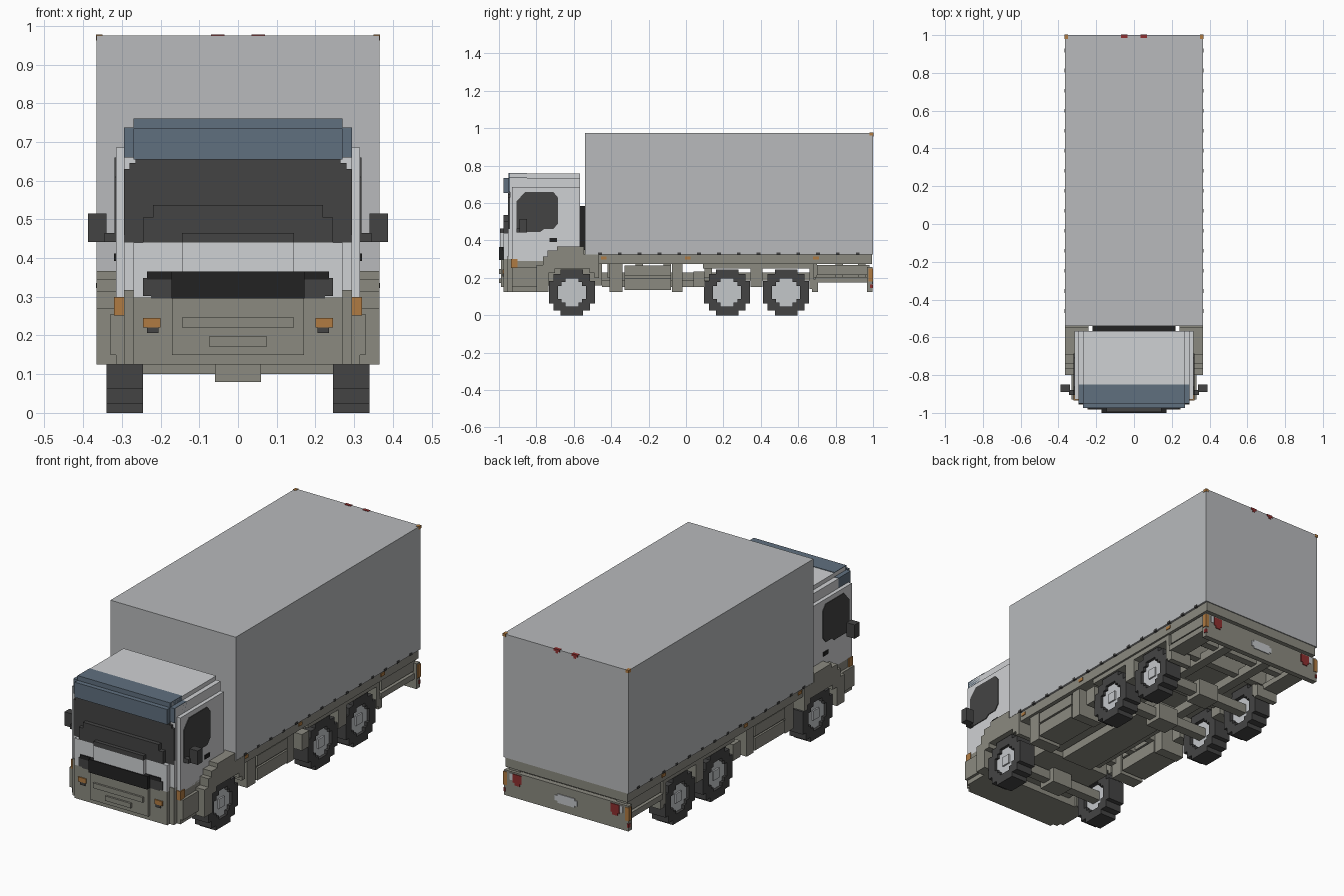
import bpy, bmesh

if "Cube" in bpy.data.objects:
    bpy.data.objects.remove(bpy.data.objects["Cube"])


def material(name, code):
    rgb = [int(code[i:i + 2], 16) / 255 for i in (0, 2, 4)]
    lin = [c / 12.92 if c < 0.04 else ((c + 0.055) / 1.055) ** 2.4 for c in rgb] + [1]
    m = bpy.data.materials.new(name)
    m.use_nodes = True
    m.diffuse_color = lin
    m.node_tree.nodes["Principled BSDF"].inputs["Base Color"].default_value = lin
    return m


CARGO = material("cargo grey", "B8BABC")
CAB = material("cab white", "CFD1D3")
CHASSIS = material("chassis beige", "8B8A80")
BLUE = material("visor blue", "60707F")
DARK = material("dark grey", "444444")
BLACK = material("black", "222222")
ORANGE = material("lamp orange", "B07B42")
RED = material("lamp red", "8E2F2F")
HUB = material("hub silver", "C4C7CA")


def add_prism(bm, x0, x1, outer, inner=None):
    """Extrude a y-z outline along x; an inner outline of equal length makes a ring."""
    def loop(pts, x):
        return [bm.verts.new((x, y, z)) for y, z in pts]
    a, b = loop(outer, x0), loop(outer, x1)
    n = len(a)
    pairs = [(a, b)]
    if inner:
        c, d = loop(inner, x0), loop(inner, x1)
        pairs += [(b, d), (d, c), (c, a)]
    else:
        bm.faces.new(a)
        bm.faces.new(b[::-1])
    for p, q in pairs:
        for i in range(n):
            j = (i + 1) % n
            bm.faces.new((p[i], p[j], q[j], q[i]))


def part(name, mat, boxes=(), prisms=(), mirror=False):
    """One object from boxes (x0, x1, y0, y1, z0, z1) and prisms, optionally on both sides."""
    bm = bmesh.new()
    for s in ((1, -1) if mirror else (1,)):
        for x0, x1, y0, y1, z0, z1 in boxes:
            add_prism(bm, s * x0, s * x1, [(y0, z0), (y1, z0), (y1, z1), (y0, z1)])
        for x0, x1, *loops in prisms:
            add_prism(bm, s * x0, s * x1, *loops)
    bmesh.ops.recalc_face_normals(bm, faces=bm.faces)
    me = bpy.data.meshes.new(name)
    bm.to_mesh(me)
    bm.free()
    me.materials.append(mat)
    ob = bpy.data.objects.new(name, me)
    bpy.context.collection.objects.link(ob)
    return ob


def mid(w, y0, y1, z0, z1):
    return (-w, w, y0, y1, z0, z1)


def round_steps(quadrant, cy, cz):
    """Stepped circle: turn one quadrant of corner points four times."""
    pts, q = [], quadrant
    for _ in range(4):
        pts += [(cy + y, cz + z) for y, z in q]
        q = [(-z, y) for y, z in q]
    return pts


# Cargo box
part("cargo_box", CARGO, [mid(.365, -.54, 1.0, .325, .975)])

# Cab with bowed front and stepped roof
part("cab_body", CAB, [
    mid(.315, -.93, -.567, .29, .685), mid(.295, -.94, -.567, .44, .735),
    mid(.27, -.94, -.567, .735, .757), mid(.295, -.95, -.93, .30, .46),
    mid(.27, -.975, -.95, .30, .44), mid(.145, -.995, -.975, .36, .44)])
part("sun_visor", BLUE, [
    mid(.295, -.95, -.85, .66, .737), mid(.27, -.95, -.85, .737, .76),
    mid(.27, -.975, -.95, .655, .735)])
part("windshield", DARK, [
    mid(.293, -.953, -.935, .44, .63), mid(.28, -.953, -.935, .63, .645),
    mid(.265, -.953, -.935, .645, .66),
    mid(.245, -.975, -.95, .44, .505), mid(.22, -.975, -.95, .505, .537),
    mid(.145, -.995, -.97, .44, .465)])
part("side_window", DARK, prisms=[(.31, .319, [
    (-.905, .445), (-.78, .445), (-.76, .46), (-.71, .46), (-.685, .49),
    (-.685, .63), (-.71, .66), (-.86, .66), (-.905, .61)])], mirror=True)
part("door_handle", BLACK, [(.31, .32, -.73, -.69, .392, .412)], mirror=True)
part("wing_mirror", DARK, [
    (.34, .388, -.89, -.85, .442, .515), (.312, .345, -.905, -.88, .442, .465)], mirror=True)
part("air_duct", BLACK, [mid(.22, -.567, -.54, .35, .585)])

# Grille, headlamps and bumper
part("grille", BLACK, [
    mid(.172, -1.0, -.97, .296, .365), mid(.235, -.981, -.96, .345, .365)])
part("headlamp", DARK, [
    (.17, .245, -.979, -.95, .302, .348), (.17, .225, -.978, -.95, .296, .302)], mirror=True)
part("front_bumper", CHASSIS, [
    mid(.315, -.93, -.75, .125, .30), mid(.295, -.955, -.93, .125, .318),
    mid(.27, -.975, -.95, .125, .30), mid(.17, -.99, -.97, .15, .295),
    mid(.145, -1.0, -.98, .22, .247), mid(.075, -1.0, -.98, .172, .197)])
part("bumper_corner", CHASSIS, [(.295, .33, -.93, -.75, .15, .255)], mirror=True)
part("fog_lamp", ORANGE, [(.20, .245, -.981, -.97, .221, .245)], mirror=True)
part("fog_lamp_base", DARK, [(.205, .235, -.981, -.97, .207, .221)], mirror=True)
part("front_indicator", ORANGE, [(.295, .32, -.935, -.90, .252, .30)], mirror=True)

# Stepped arches above the front wheels
part("front_fender", CHASSIS, prisms=[(.24, .365, [
    (-.80, .125), (-.80, .27), (-.765, .27), (-.765, .315), (-.74, .315), (-.74, .345),
    (-.69, .345), (-.69, .367), (-.545, .367), (-.545, .324), (-.465, .324), (-.465, .20),
    (-.49, .20), (-.49, .225), (-.515, .225), (-.515, .25), (-.70, .25), (-.70, .225),
    (-.735, .225), (-.735, .125)])], mirror=True)

# Wheels: stepped tyre rings with hubs
TYRE = [(.1225, .06), (.098, .06), (.098, .098), (.06, .098), (.06, .1225)]
RIM = [(.075, .035), (.055, .035), (.055, .055), (.035, .055), (.035, .075)]
for label, y in (("front", -.61), ("middle", .22), ("rear", .535)):
    outer, rim = round_steps(TYRE, y, .1225), round_steps(RIM, y, .1225)
    part(label + "_tyres", DARK, prisms=[(.245, .34, outer, rim)], mirror=True)
    part(label + "_hubs", HUB, [(.32, .333, y - .025, y + .025, .0975, .1475)],
         [(.265, .325, rim)], mirror=True)
    part(label + "_axle", CHASSIS, [
        mid(.27, y - .025, y + .025, .10, .15), mid(.06, y - .05, y + .05, .08, .17)])

# Ladder frame under the cargo box
part("cargo_floor", CHASSIS, [mid(.355, -.54, .995, .275, .326)])
part("frame_rails", CHASSIS, [(.10, .15, -.75, .98, .185, .23)], mirror=True)
part("cross_members", CHASSIS,
     [mid(.30, y, y + .04, .20, .28) for y in (-.42, -.27, -.12, .10, .36, .66, .80, .92)])
part("engine_block", CHASSIS, [
    mid(.20, -.76, -.45, .16, .35), mid(.09, -.45, .18, .15, .20)])
part("side_tanks", CHASSIS, [
    (.20, .34, -.41, -.34, .125, .28), (.20, .345, -.33, -.08, .135, .20),
    (.20, .345, -.33, -.08, .21, .265), (.22, .335, -.33, -.08, .19, .22),
    (.20, .34, -.075, -.02, .125, .28)], mirror=True)
part("rear_wheel_guards", CHASSIS, [
    (.22, .345, .04, .10, .15, .235), (.22, .345, .09, .66, .25, .28),
    (.22, .345, .345, .41, .15, .26), (.22, .345, .66, .685, .14, .28)], mirror=True)
part("mud_flap", CHASSIS, [(.22, .345, .675, .705, .125, .19)], mirror=True)
part("rear_side_rails", CHASSIS, [
    (.26, .35, .69, .98, .175, .205), (.28, .345, .70, .98, .215, .27)], mirror=True)

# Rear plate and lamps
part("rear_bumper", CHASSIS, [mid(.362, .968, .996, .125, .258)])
part("number_plate", HUB, [
    mid(.065, .99, 1.0, .178, .205), mid(.05, .99, 1.0, .168, .215)])
part("tail_lamp", RED, [
    (.26, .31, .99, 1.0, .205, .25), (.27, .30, .99, 1.0, .192, .205),
    (.355, .365, .985, .999, .145, .165)], mirror=True)
part("reversing_lamp", HUB, [(.312, .33, .99, .999, .215, .25)], mirror=True)
part("rear_indicator", ORANGE, [(.345, .366, .975, .999, .18, .25)], mirror=True)

# Small marker lamps and floor clips along the sides
part("roof_corner_lamp", ORANGE, [(.35, .367, .98, 1.002, .962, .977)], mirror=True)
part("roof_red_lamp", RED, [
    (.035, .07, .985, 1.002, .965, .977), (.045, .06, .985, 1.002, .955, .965)], mirror=True)
part("side_markers", ORANGE,
     [(.34, .359, y, y + .03, .298, .314) for y in (-.455, -.005, .68)], mirror=True)
part("floor_clips", DARK,
     [(.35, .367, -.47 + .106 * i, -.45 + .106 * i, .323, .335) for i in range(14)], mirror=True)
